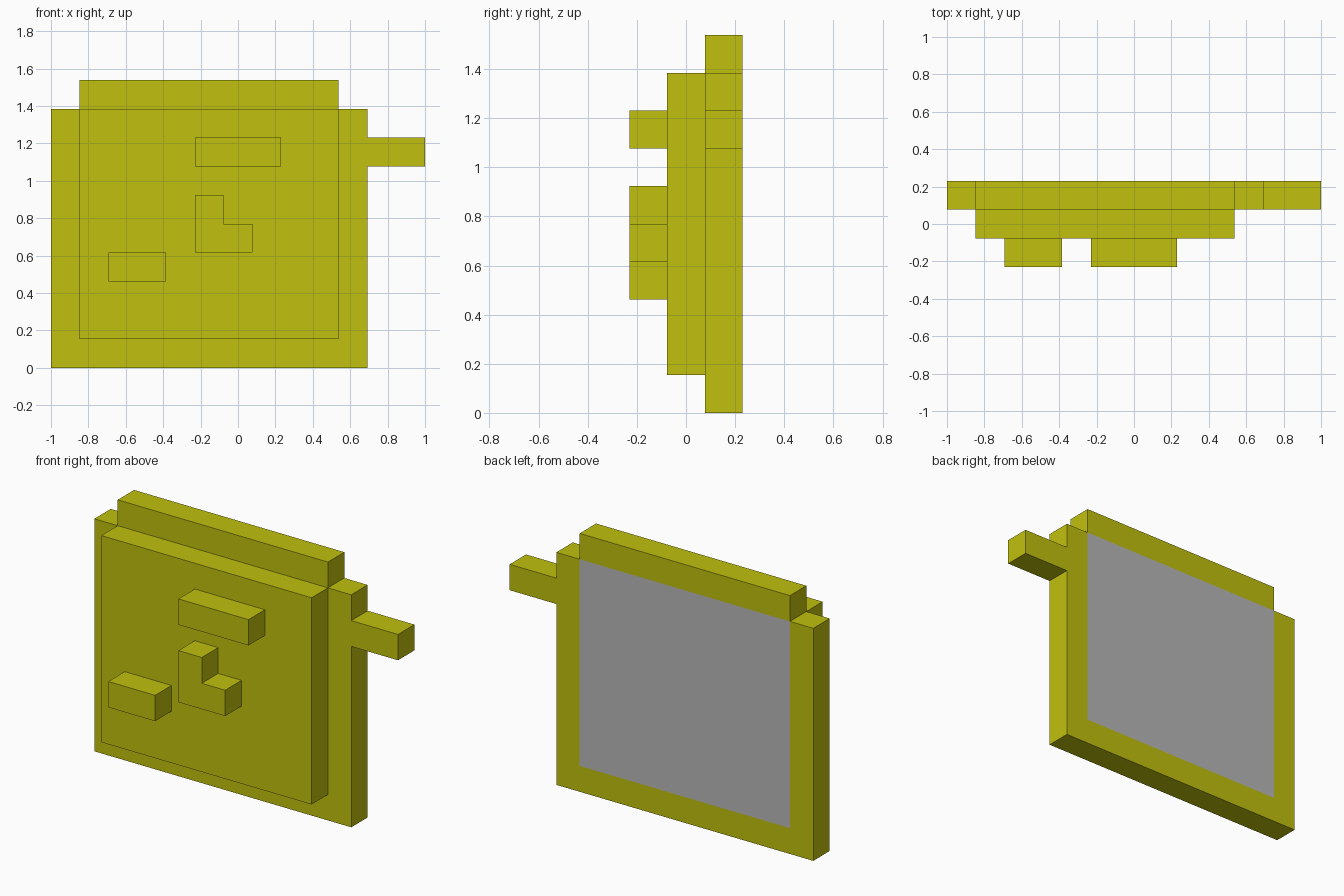
import bpy
import bmesh

U = 2 / 13  # one block unit

if "Cube" in bpy.data.objects:
    bpy.data.objects.remove(bpy.data.objects["Cube"])


def material(name, rgb):
    m = bpy.data.materials.new(name)
    m.use_nodes = True
    m.diffuse_color = (*rgb, 1)
    bsdf = next(n for n in m.node_tree.nodes if n.type == 'BSDF_PRINCIPLED')
    bsdf.inputs["Base Color"].default_value = (*rgb, 1)
    return m


YELLOW = material("olive_yellow", (0.527, 0.527, 0.0044))
GREY = material("plain_grey", (0.479, 0.479, 0.479))


def slab(name, outline, layer, cuts=(), grey_rule=None):
    """Extrude an outline in block units through one layer (0 = front)."""
    y0 = (layer - 1.5) * U
    bm = bmesh.new()
    face = bm.faces.new([bm.verts.new((x * U - 1, y0, z * U)) for x, z in outline])
    ext = bmesh.ops.extrude_face_region(bm, geom=[face], use_keep_orig=True)
    verts = [g for g in ext["geom"] if isinstance(g, bmesh.types.BMVert)]
    bmesh.ops.translate(bm, verts=verts, vec=(0, U, 0))
    bmesh.ops.recalc_face_normals(bm, faces=bm.faces[:])
    # Split faces so that a colour can end on a straight line
    for axis, value in cuts:
        co = (value * U - 1, 0, 0) if axis == "x" else (0, 0, value * U)
        no = (1, 0, 0) if axis == "x" else (0, 0, 1)
        bmesh.ops.bisect_plane(bm, geom=bm.verts[:] + bm.edges[:] + bm.faces[:],
                               plane_co=co, plane_no=no, dist=1e-5)
    bm.normal_update()
    if grey_rule:
        for f in bm.faces:
            f.material_index = int(grey_rule(f))
    mesh = bpy.data.meshes.new(name)
    bm.to_mesh(mesh)
    bm.free()
    mesh.materials.append(YELLOW)
    mesh.materials.append(GREY)
    ob = bpy.data.objects.new(name, mesh)
    bpy.context.collection.objects.link(ob)
    return ob


def rect(x0, z0, x1, z1):
    return [(x0, z0), (x1, z0), (x1, z1), (x0, z1)]


def back_panel(f):
    c = f.calc_center_median()
    x, z = (c.x + 1) / U, c.z / U
    return f.normal.y > 0.9 and 1 < x < 10 and 1 < z < 9


# Back plate with top ledge and side arm, grey panel on its rear
slab("back_plate",
     [(0, 0), (11, 0), (11, 7), (13, 7), (13, 8), (11, 8),
      (11, 9), (10, 9), (10, 10), (1, 10), (1, 9), (0, 9)],
     2, [("x", 1), ("x", 10), ("z", 1), ("z", 9)], back_panel)

# Raised middle panel
slab("front_panel", rect(1, 1, 10, 9), 1)

# Raised blocks on the front
slab("upper_block", rect(5, 7, 8, 8), 0)
slab("lower_block", rect(2, 3, 4, 4), 0)
slab("corner_block", [(5, 4), (7, 4), (7, 5), (6, 5), (6, 6), (5, 6)], 0)
